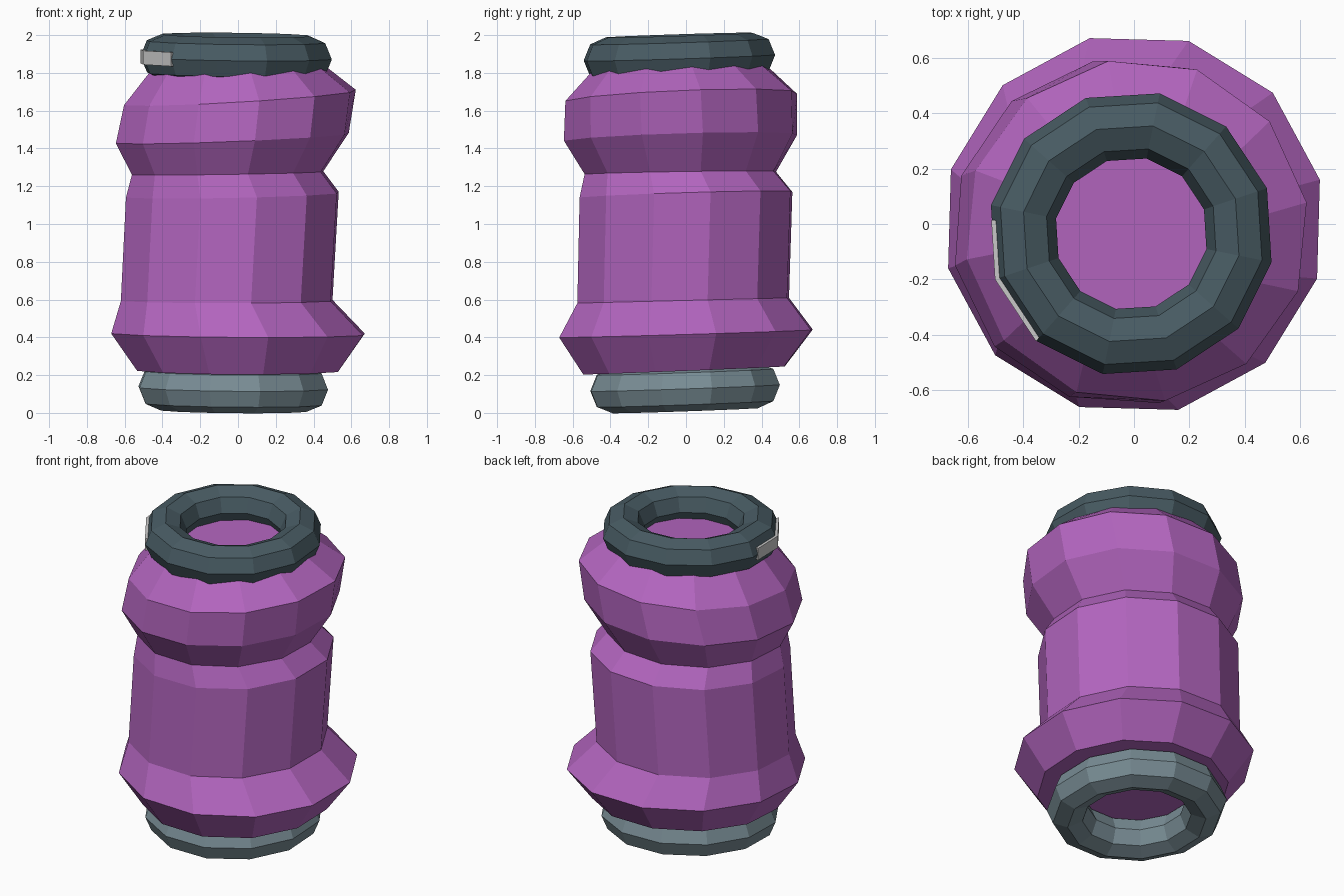
import bpy, bmesh
from math import sin, cos, radians, pi
from mathutils import Vector

if "Cube" in bpy.data.objects:
    bpy.data.objects.remove(bpy.data.objects["Cube"])

N = 12


def material(name, rgb):
    m = bpy.data.materials.new(name)
    m.diffuse_color = (*rgb, 1)
    m.use_nodes = True
    m.node_tree.nodes["Principled BSDF"].inputs["Base Color"].default_value = m.diffuse_color
    return m


def finish(name, bm, mat=None):
    bmesh.ops.recalc_face_normals(bm, faces=bm.faces)
    me = bpy.data.meshes.new(name)
    bm.to_mesh(me)
    bm.free()
    ob = bpy.data.objects.new(name, me)
    bpy.context.collection.objects.link(ob)
    if mat:
        me.materials.append(mat)
    return ob


def bridge(bm, a, b):
    n = len(a)
    for i in range(n):
        bm.faces.new((a[i], a[(i + 1) % n], b[(i + 1) % n], b[i]))


def tilted(center, sx, sy, dx, dy, dz=0):
    """Point offset from a centre on a plane with slopes sx, sy."""
    return Vector(center) + Vector((dx, dy, dz + sx * dx + sy * dy))


purple = material("purple", (0.45, 0.13, 0.52))
dark = material("dark_slate", (0.065, 0.105, 0.125))
light = material("light_slate", (0.19, 0.265, 0.30))
pale = material("pale_grey", (0.6, 0.6, 0.6))

# Body: lofted, slightly tilted twelve-sided rings
# (centre x, y, z, radius, slope x, slope y, phase in degrees)
rings = [
    (0.00, -0.01, 0.225, 0.55, -0.005, 0.04, 14),
    (0.00, 0.00, 0.42, 0.69, -0.007, 0.03, 13.4),
    (-0.06, -0.015, 0.595, 0.575, 0.00, 0.025, 13),
    (-0.03, 0.00, 1.155, 0.578, 0.02, 0.03, 13),
    (-0.055, -0.03, 1.27, 0.518, 0.015, 0.015, 12),
    (-0.03, -0.03, 1.455, 0.628, 0.04, 0.03, 11),
    (0.01, -0.025, 1.67, 0.622, 0.06, 0.04, 9.5),
    (0.00, -0.035, 1.83, 0.46, 0.02, 0.035, 8),
]
bm = bmesh.new()
loops = []
for x, y, z, r, sx, sy, ph in rings:
    angles = [radians(ph + 360 * i / N) for i in range(N)]
    loops.append([bm.verts.new(tilted((x, y, z), sx, sy, r * cos(a), r * sin(a)))
                  for a in angles])
for a, b in zip(loops, loops[1:]):
    bridge(bm, a, b)
bm.faces.new(loops[0])
bm.faces.new(loops[-1])
finish("body", bm, purple)


# End rims: low-poly rings with an octagonal section
def rim(name, center, sx, sy, phase, mat, major=0.397, minor=0.12, M=8):
    bm = bmesh.new()
    loops = []
    for i in range(N):
        a = radians(phase + 360 * i / N)
        loop = []
        for j in range(M):
            t = 2 * pi * j / M
            r = major + minor * cos(t)
            loop.append(bm.verts.new(
                tilted(center, sx, sy, r * cos(a), r * sin(a), minor * sin(t))))
        loops.append(loop)
    for i in range(N):
        bridge(bm, loops[i], loops[(i + 1) % N])
    finish(name, bm, mat)


top = (-0.01, -0.035, 1.88)
rim("top_rim", top, -0.012, 0.032, 18.5, dark)
rim("bottom_rim", (-0.025, -0.005, 0.132), -0.01, 0.035, 16, light)

# Pale band set into the outer edge of the top rim
bm = bmesh.new()
corners = [Vector((cos(radians(a)), sin(radians(a)))) for a in (168.5, 198.5, 228.5)]
corners[0] = corners[0].lerp(corners[1], 0.2)
sections = []
for c in corners:
    sections.append([bm.verts.new(tilted(top, -0.012, 0.032, c.x * r, c.y * r, h))
                     for r, h in ((0.519, -0.037), (0.519, 0.037),
                                  (0.48, 0.037), (0.48, -0.037))])
for a, b in zip(sections, sections[1:]):
    bridge(bm, a, b)
bm.faces.new(sections[0])
bm.faces.new(sections[-1])
finish("rim_band", bm, pale)
